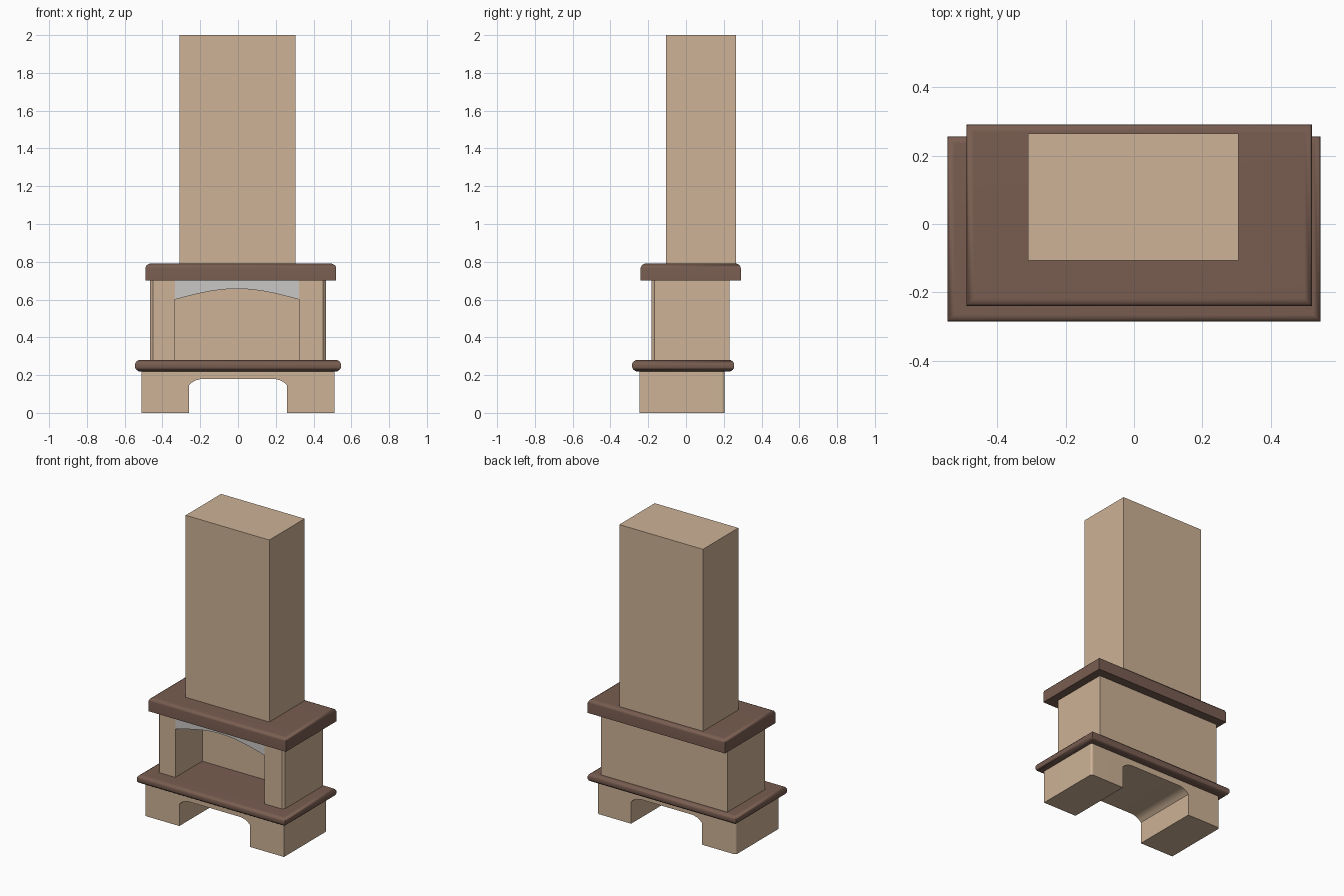
import bpy, bmesh, math

if "Cube" in bpy.data.objects:
    bpy.data.objects.remove(bpy.data.objects["Cube"])


def material(name, rgb):
    m = bpy.data.materials.new(name)
    m.diffuse_color = (*rgb, 1.0)
    m.use_nodes = True
    m.node_tree.nodes["Principled BSDF"].inputs["Base Color"].default_value = m.diffuse_color
    return m


STONE = material("tan_stone", (0.61, 0.445, 0.305))
WOOD = material("brown_mantel", (0.19, 0.11, 0.082))
GREY = material("light_grey", (0.58, 0.57, 0.56))


def finish(name, bm, mat, smooth=None):
    bmesh.ops.recalc_face_normals(bm, faces=bm.faces[:])
    me = bpy.data.meshes.new(name)
    bm.to_mesh(me)
    bm.free()
    me.materials.append(mat)
    ob = bpy.data.objects.new(name, me)
    bpy.context.collection.objects.link(ob)
    if smooth:
        bpy.ops.object.select_all(action='DESELECT')
        ob.select_set(True)
        bpy.context.view_layer.objects.active = ob
        bpy.ops.object.shade_smooth_by_angle(angle=math.radians(smooth))
        wn = ob.modifiers.new("even_normals", 'WEIGHTED_NORMAL')
        wn.keep_sharp = True
    return ob


def slab(name, x0, x1, y0, y1, rings, mat, smooth=None):
    """Rectangle lofted through (inset, z) rings and capped."""
    bm = bmesh.new()
    loops = [[bm.verts.new(p) for p in ((x0 + d, y0 + d, z), (x1 - d, y0 + d, z),
                                        (x1 - d, y1 - d, z), (x0 + d, y1 - d, z))]
             for d, z in rings]
    for a, b in zip(loops, loops[1:]):
        for i in range(4):
            j = (i + 1) % 4
            bm.faces.new((a[i], a[j], b[j], b[i]))
    bm.faces.new(loops[0])
    bm.faces.new(loops[-1])
    return finish(name, bm, mat, smooth)


def prism(points, offset):
    """Closed 3D outline extruded by an offset."""
    bm = bmesh.new()
    face = bm.faces.new([bm.verts.new(p) for p in points])
    ext = bmesh.ops.extrude_face_region(bm, geom=[face], use_keep_orig=True)
    verts = [g for g in ext["geom"] if isinstance(g, bmesh.types.BMVert)]
    bmesh.ops.translate(bm, verts=verts, vec=offset)
    return bm


# Base with a through opening whose upper corners are rounded
half = [(0.51, 0.22), (0.51, 0.0), (0.26, 0.0), (0.26, 0.145),
        (0.245, 0.16), (0.225, 0.172), (0.195, 0.18)]
outline = half + [(-x, z) for x, z in reversed(half)]
bm = prism([(x, -0.245, z) for x, z in outline], (0, 0.45, 0))
back = [e for e in bm.edges
        if all(v.co.y > 0.2 and abs(v.co.x) > 0.5 for v in e.verts)
        and abs(e.verts[0].co.x - e.verts[1].co.x) < 1e-4]
bmesh.ops.bevel(bm, geom=back, offset=0.015, segments=3, profile=0.5, affect='EDGES')
finish("base", bm, STONE, 40)

# Hearth shelf, edges eased above and below
slab("hearth_shelf", -0.545, 0.545, -0.285, 0.255,
     [(0.02, 0.22), (0.006, 0.229), (0, 0.24), (0, 0.26), (0.006, 0.271), (0.02, 0.28)],
     WOOD, 50)

# Firebox: U-shaped plan with chamfered front corners
plan = [(-0.333, -0.183), (-0.45, -0.183), (-0.465, -0.168), (-0.465, 0.23),
        (0.465, 0.23), (0.465, -0.168), (0.45, -0.183), (0.323, -0.183),
        (0.323, 0.10), (-0.333, 0.10)]
finish("firebox", prism([(x, y, 0.28) for x, y in plan], (0, 0, 0.42)), STONE)

# Grey panel with an arched lower edge above the opening
arch = [(-0.333 + 0.656 * i / 10, -0.18, 0.60 + 0.057 * math.sin(math.pi * i / 10))
        for i in range(11)]
finish("arch_panel", prism([(-0.333, -0.18, 0.70)] + arch + [(0.323, -0.18, 0.70)],
                           (0, 0.009, 0)), GREY)

# Mantel with an eased top edge
slab("mantel", -0.49, 0.52, -0.24, 0.29,
     [(0, 0.70), (0, 0.768), (0.006, 0.782), (0.022, 0.79)], WOOD, 50)

# Chimney breast
slab("chimney", -0.31, 0.305, -0.107, 0.265, [(0, 0.79), (0, 2.0)], STONE)
